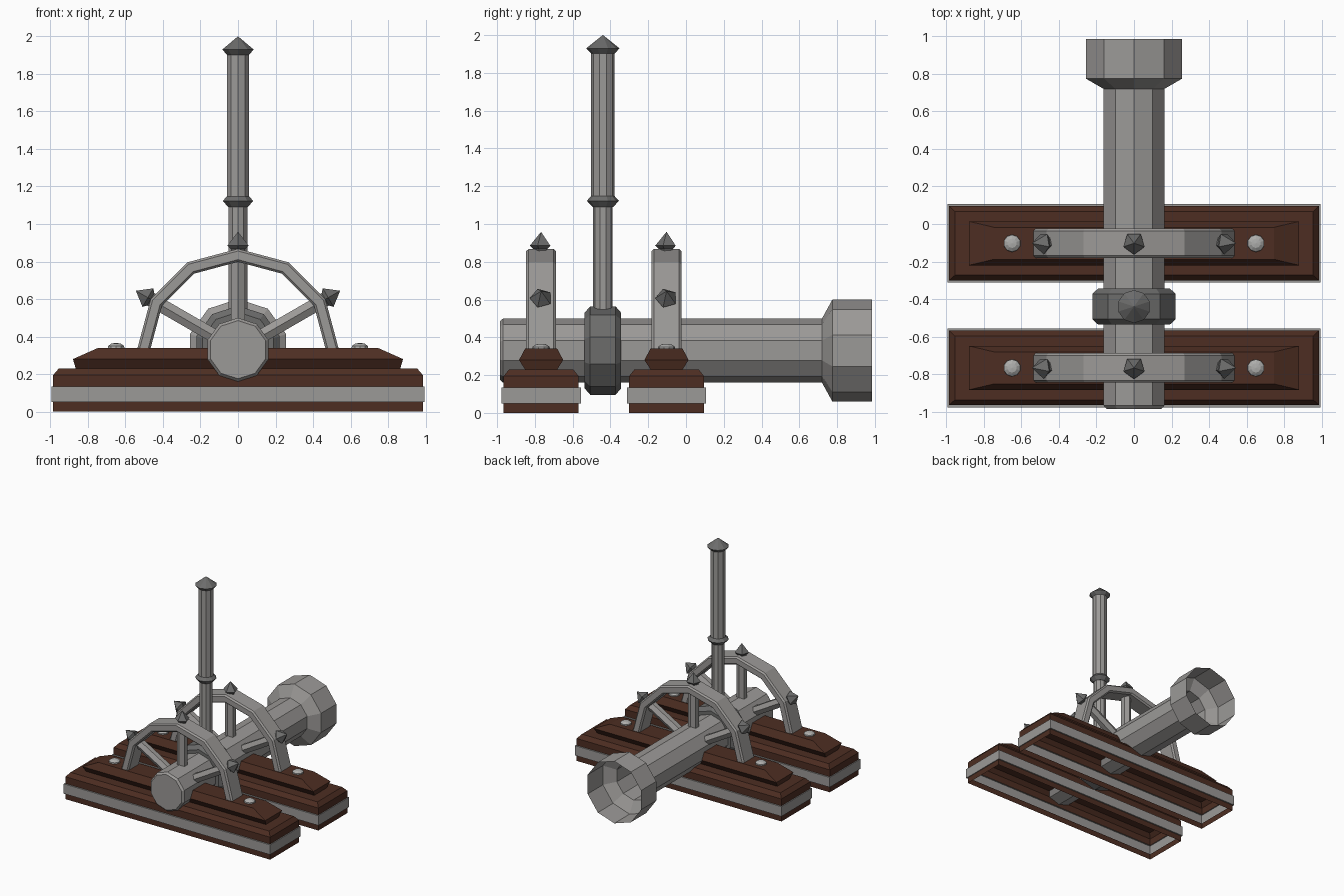
import bpy
import bmesh
import math
from mathutils import Vector

if "Cube" in bpy.data.objects:
    bpy.data.objects.remove(bpy.data.objects["Cube"])


def material(name, rgb):
    m = bpy.data.materials.new(name)
    m.diffuse_color = (*rgb, 1)
    m.use_nodes = True
    m.node_tree.nodes["Principled BSDF"].inputs["Base Color"].default_value = m.diffuse_color
    return m


WOOD = material("dark_brown_wood", (0.075, 0.027, 0.016))
STEEL = material("grey_steel", (0.33, 0.32, 0.31))
IRON = material("dark_iron", (0.15, 0.15, 0.148))
PALE = material("pale_stud", (0.42, 0.42, 0.41))

AXIS_Z = 0.33              # height of the barrel axis
BASE_Y = (-0.767, -0.103)  # the two carriages
X, Y, Z = Vector((1, 0, 0)), Vector((0, 1, 0)), Vector((0, 0, 1))


def loft(name, rings, mats, cap_start=False, cap_end=False, rule=None, closed=False):
    """Skin a list of equal-sized point rings."""
    bm = bmesh.new()
    vr = [[bm.verts.new(p) for p in ring] for ring in rings]
    n = len(vr[0])
    pairs = list(zip(vr, vr[1:]))
    if closed:
        pairs.append((vr[-1], vr[0]))
    for a, b in pairs:
        for i in range(n):
            j = (i + 1) % n
            bm.faces.new((a[i], a[j], b[j], b[i]))
    if cap_start:
        bm.faces.new(vr[0][::-1])
    if cap_end:
        bm.faces.new(vr[-1])
    bmesh.ops.remove_doubles(bm, verts=bm.verts, dist=0.00005)
    bmesh.ops.recalc_face_normals(bm, faces=bm.faces)
    if rule:
        for f in bm.faces:
            f.material_index = rule(f.calc_center_median())
    me = bpy.data.meshes.new(name)
    bm.to_mesh(me)
    bm.free()
    for m in mats:
        me.materials.append(m)
    ob = bpy.data.objects.new(name, me)
    bpy.context.collection.objects.link(ob)
    return ob


def lathe(name, profile, sides, origin, axis, up, mat, start=True, end=True):
    """Turn (radius, distance) points around an axis; first vertex points 'up'."""
    o = Vector(origin)
    side = axis.cross(up)
    rings = []
    for r, d in profile:
        r = max(r, 0.0005)
        rings.append([o + axis * d + r * (math.cos(t) * up + math.sin(t) * side)
                      for t in (math.tau * i / sides for i in range(sides))])
    return loft(name, rings, [mat], start, end)


# Barrel with flared open muzzle
lathe("barrel", [(0.155, -0.985), (0.17, -0.968), (0.17, 0.72), (0.27, 0.775), (0.27, 0.985)],
      10, (0, 0, AXIS_Z), Y, Z, STEEL, end=False)

# Collar around the barrel
lathe("collar", [(0.16, -0.097), (0.2, -0.097), (0.234, -0.067), (0.234, 0.067), (0.2, 0.097), (0.16, 0.097)],
      10, (0, -0.44, AXIS_Z), Y, Z, IRON)

# Upright handle: shaft, ring and pointed cap
P = (0, -0.44, 0)
lathe("handle_lower", [(0.052, 0.5), (0.052, 1.1)], 10, P, Z, Y, STEEL)
lathe("handle_ring", [(0.055, 1.09), (0.085, 1.123), (0.06, 1.15)], 10, P, Z, Y, IRON)
lathe("handle_grip", [(0.062, 1.14), (0.062, 1.91)], 10, P, Z, Y, STEEL)
lathe("handle_cap", [(0.06, 1.9), (0.088, 1.93), (0, 2.0)], 10, P, Z, Y, IRON)

# Carriage outline: half length, half depth, height
BASE = [(0.985, 0.198, 0), (0.985, 0.198, 0.05), (0.993, 0.21, 0.05), (0.993, 0.21, 0.135),
        (0.985, 0.198, 0.135), (0.985, 0.198, 0.195), (0.955, 0.17, 0.23),
        (0.865, 0.085, 0.23), (0.88, 0.117, 0.28), (0.745, 0.085, 0.34)]
# Arch cross-section: radius, depth (chamfered edges)
SECTION = [(0.468, -0.066), (0.48, -0.079), (0.526, -0.079), (0.538, -0.066),
           (0.538, 0.066), (0.526, 0.079), (0.48, 0.079), (0.468, 0.066)]

for k, y in enumerate(BASE_Y):
    tag = ("front", "rear")[k]

    # Wooden base, open below, with a metal band
    loft(tag + "_base",
         [[(sx * hx, y + sy * hy, z) for sx, sy in ((-1, -1), (1, -1), (1, 1), (-1, 1))]
          for hx, hy, z in BASE],
         [WOOD, STEEL], cap_end=True,
         rule=lambda c: 1 if 0.049 < c.z < 0.136 else 0)

    # Half-ring arch
    loft(tag + "_arch",
         [[(r * math.cos(math.radians(a)), y + d, AXIS_Z + r * math.sin(math.radians(a)))
           for r, d in SECTION] for a in range(0, 181, 30)],
         [STEEL], True, True)

    # Spokes and spikes
    for a in (30, 90, 150):
        t = math.radians(a)
        out = X * math.cos(t) + Z * math.sin(t)
        c = (0, y, AXIS_Z)
        lathe(f"{tag}_spoke_{a}", [(0.042, 0.12), (0.042, 0.5)], 6, c, out, -Y, STEEL)
        lathe(f"{tag}_spike_{a}", [(0.04, 0.515), (0.04, 0.537), (0.06, 0.555), (0, 0.628)],
              5, c, out, -Y, IRON)

    # Domed studs
    for s in (-1, 1):
        lathe(f"{tag}_stud_{'left' if s < 0 else 'right'}",
              [(0.047, 0.335), (0.045, 0.35), (0.025, 0.363), (0, 0.366)],
              10, (s * 0.65, y, 0), Z, Y, PALE)
